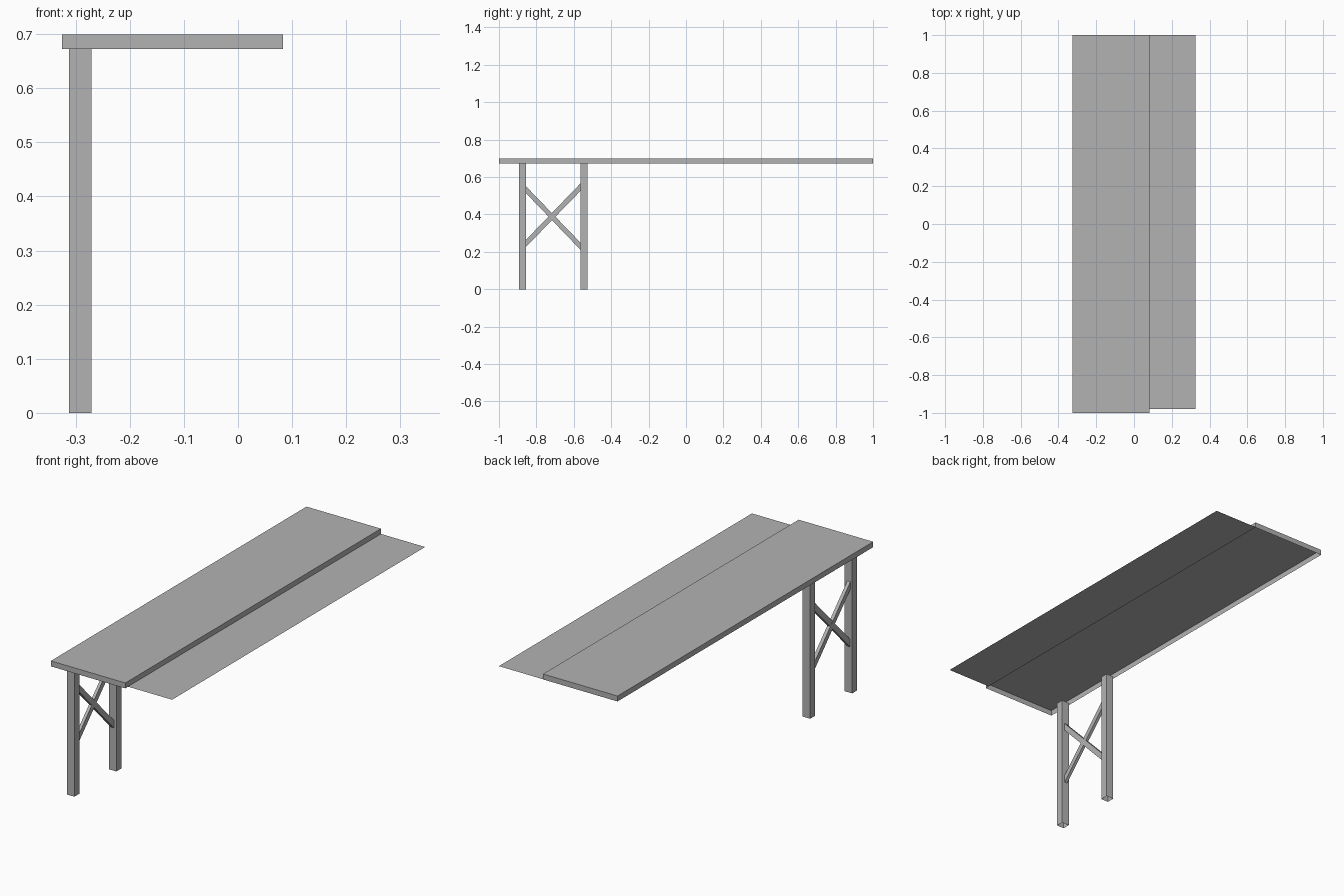
import bpy, bmesh
from mathutils import Vector

cube = bpy.data.objects.get("Cube")
if cube:
    bpy.data.objects.remove(cube, do_unlink=True)

grey = bpy.data.materials.new("plain grey")
grey.use_nodes = True
colour = (0.45, 0.45, 0.45, 1)
grey.diffuse_color = colour
grey.node_tree.nodes["Principled BSDF"].inputs["Base Color"].default_value = colour


def finish(name, bm):
    mesh = bpy.data.meshes.new(name)
    bm.to_mesh(mesh)
    bm.free()
    mesh.materials.append(grey)
    obj = bpy.data.objects.new(name, mesh)
    bpy.context.collection.objects.link(obj)
    return obj


def box(name, low, high, open_ends=()):
    """Box between two corners; open_ends lists the z signs of faces left out."""
    low, high = Vector(low), Vector(high)
    bm = bmesh.new()
    bmesh.ops.create_cube(bm, size=1)
    gone = [f for f in bm.faces if round(f.normal.z) in open_ends and abs(f.normal.z) > 0.5]
    bmesh.ops.delete(bm, geom=gone, context="FACES")
    for v in bm.verts:
        v.co = (low + high) / 2 + v.co * (high - low)
    return finish(name, bm)


def brace(name, ends, x0, x1):
    """Slanted bar: each end is (y, z low, z high), extruded along x."""
    (ya, a0, a1), (yb, b0, b1) = ends
    bm = bmesh.new()
    outline = [(ya, a0), (yb, b0), (yb, b1), (ya, a1)]
    face = bm.faces.new([bm.verts.new((x0, y, z)) for y, z in outline])
    out = bmesh.ops.extrude_face_region(bm, geom=[face])
    verts = [g for g in out["geom"] if isinstance(g, bmesh.types.BMVert)]
    bmesh.ops.translate(bm, verts=verts, vec=(x1 - x0, 0, 0))
    bmesh.ops.recalc_face_normals(bm, faces=bm.faces)
    return finish(name, bm)


UNDER, TOP = 0.672, 0.699
EDGE = 0.083

# Table top: a shallow tray, open underneath
box("table_top", (-0.325, -1, UNDER), (EDGE, 1, TOP), open_ends=(-1,))

# Thin single-sided flap beside the top
bm = bmesh.new()
bm.faces.new([bm.verts.new((x, y, UNDER + 0.001)) for x, y in
              ((EDGE, -0.98), (0.325, -0.98), (0.325, 1), (EDGE, 1))])
finish("side_flap", bm)

# Hollow square legs
for name, y0, y1 in (("front_leg", -0.893, -0.855), ("back_leg", -0.565, -0.526)):
    box(name, (-0.312, y0, 0), (-0.271, y1, UNDER), open_ends=(-1, 1))

# Crossed braces between the legs
brace("falling_brace", ((-0.855, 0.513, 0.55), (-0.565, 0.212, 0.25)), -0.302, -0.285)
brace("rising_brace", ((-0.855, 0.227, 0.265), (-0.565, 0.525, 0.565)), -0.301, -0.286)
